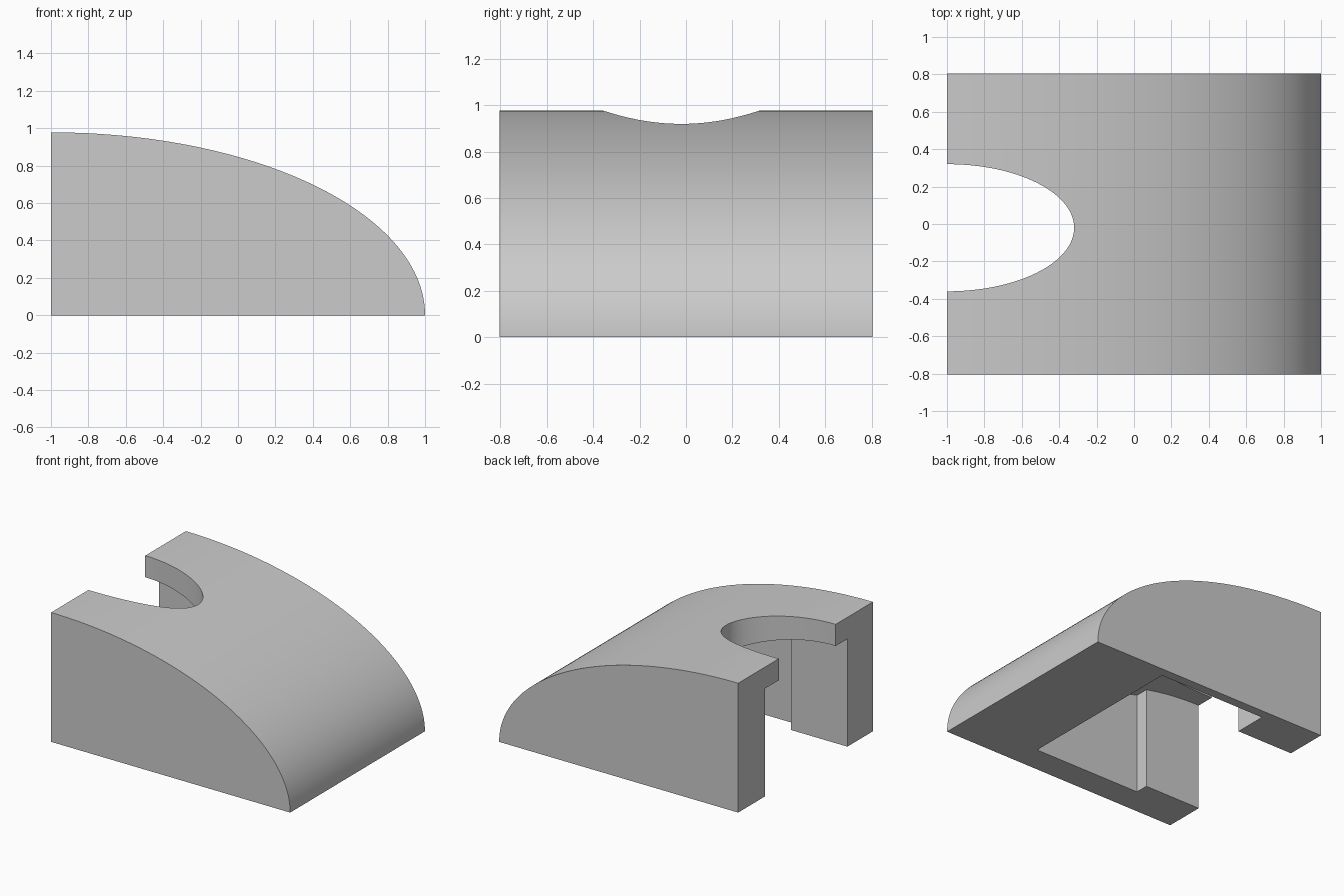
import bpy
import bmesh
from math import sin, cos, pi, radians
from mathutils import Vector

cube = bpy.data.objects.get("Cube")
if cube:
    bpy.data.objects.remove(cube, do_unlink=True)

grey = bpy.data.materials.new("light_grey")
grey.use_nodes = True
colour = (0.6, 0.6, 0.6, 1)
grey.diffuse_color = colour
grey.node_tree.nodes["Principled BSDF"].inputs["Base Color"].default_value = colour


def prism(name, points, sweep):
    """Extrude a closed outline of 3D points along the sweep vector."""
    bm = bmesh.new()
    face = bm.faces.new([bm.verts.new(p) for p in points])
    moved = bmesh.ops.extrude_face_region(bm, geom=[face])["geom"]
    bmesh.ops.translate(bm, vec=Vector(sweep),
                        verts=[v for v in moved if isinstance(v, bmesh.types.BMVert)])
    bmesh.ops.recalc_face_normals(bm, faces=bm.faces)
    mesh = bpy.data.meshes.new(name)
    bm.to_mesh(mesh)
    bm.free()
    mesh.materials.append(grey)
    obj = bpy.data.objects.new(name, mesh)
    bpy.context.collection.objects.link(obj)
    return obj


def quarter_arch(length, height, y, steps=64):
    """Quarter ellipse rising from the floor to its peak at x = -1."""
    angles = [pi / 2 * i / steps for i in range(steps + 1)]
    return [(-1 + length * cos(a), y, height * sin(a)) for a in angles]


def combine(target, tool, operation):
    """Apply a boolean and discard the tool."""
    tool.hide_render = True
    bpy.context.view_layer.objects.active = target
    mod = target.modifiers.new("cut", 'BOOLEAN')
    mod.operation = operation
    mod.solver = 'EXACT'
    mod.object = tool
    bpy.ops.object.modifier_apply(modifier=mod.name)
    bpy.data.objects.remove(tool, do_unlink=True)


# Solid body with a quarter-ellipse side profile
half_width = 0.805
body = prism("curved_body", quarter_arch(2, 0.978, -half_width) + [(-1, -half_width, 0)],
             (0, 2 * half_width, 0))

# Vaulted cavity, limited to a wide chamber with a narrower entrance
inner_length, inner_height = 1.365, 0.815
vault = prism("cavity_vault",
              quarter_arch(inner_length, inner_height, -1)
              + [(-1.2, -1, inner_height), (-1.2, -1, -0.1),
                 (inner_length - 1, -1, -0.1)],
              (0, 2, 0))
step, back = -0.53, 0.6
plan = [(-1.1, -0.5), (step, -0.5), (step, -0.6), (back, -0.6),
        (back, 0.735), (step, 0.735), (step, 0.485), (-1.1, 0.485)]
chamber = prism("cavity_plan", [(x, y, -0.05) for x, y in plan], (0, 0, 1))
combine(vault, chamber, 'INTERSECT')
combine(body, vault, 'DIFFERENCE')

# Half-ellipse slot through the roof, open at the end wall
arc = [-pi / 2 + pi * i / 64 for i in range(65)]
outline = [(-1 + 0.68 * cos(a), -0.02 + 0.34 * sin(a), 0.3) for a in arc]
outline += [(-1.1, 0.32, 0.3), (-1.1, -0.36, 0.3)]
combine(body, prism("roof_slot", outline, (0, 0, 1)), 'DIFFERENCE')

# Smooth curves, crisp edges
bpy.ops.object.select_all(action='DESELECT')
body.select_set(True)
bpy.context.view_layer.objects.active = body
bpy.ops.object.shade_smooth_by_angle(angle=radians(30))
